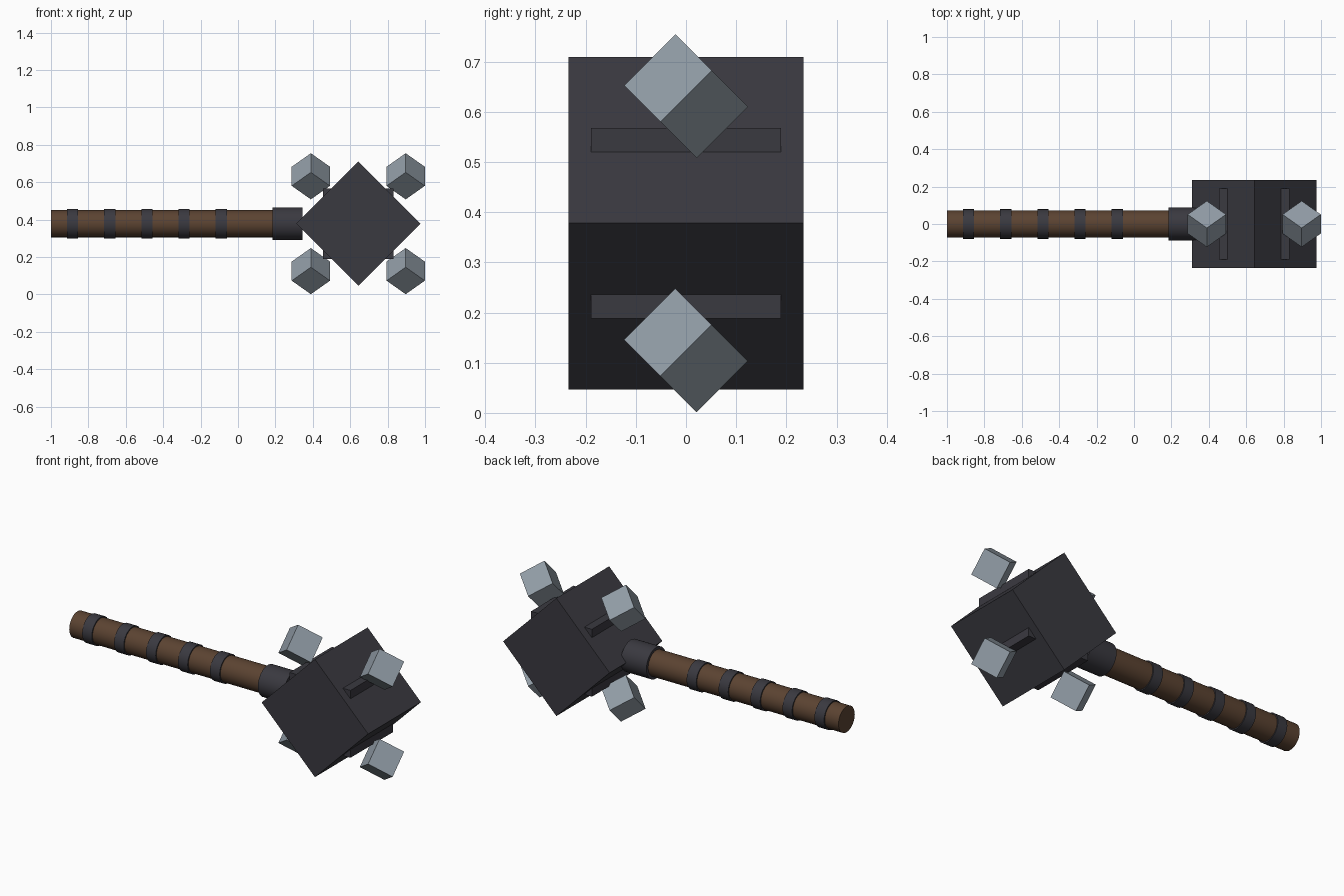
import bpy
from math import radians
from mathutils import Matrix

if "Cube" in bpy.data.objects:
    bpy.data.objects.remove(bpy.data.objects["Cube"], do_unlink=True)


def material(name, color):
    m = bpy.data.materials.new(name)
    m.use_nodes = True
    m.diffuse_color = (*color, 1)
    bsdf = m.node_tree.nodes["Principled BSDF"]
    bsdf.inputs["Base Color"].default_value = (*color, 1)
    return m


IRON = material("dark_iron", (0.042, 0.041, 0.051))
STEEL = material("pale_steel", (0.29, 0.34, 0.39))
WOOD = material("brown_wood", (0.105, 0.056, 0.031))

HEAD_X, AXIS_Z = 0.643, 0.378


def box(name, size, loc, mat, rot=Matrix()):
    bpy.ops.mesh.primitive_cube_add(size=1)
    ob = bpy.context.object
    ob.name = name
    ob.data.transform(rot @ Matrix.Diagonal((*size, 1)))
    ob.location = loc
    ob.data.materials.append(mat)
    return ob


def rod(name, x0, x1, radius, mat):
    """Cylinder lying along x on the handle axis."""
    bpy.ops.mesh.primitive_cylinder_add(
        vertices=32, radius=radius, depth=x1 - x0,
        location=((x0 + x1) / 2, 0, AXIS_Z), rotation=(0, radians(90), 0))
    ob = bpy.context.object
    ob.name = name
    ob.data.materials.append(mat)
    bpy.ops.object.shade_smooth_by_angle(angle=radians(40))
    return ob


# Handle, grip bands and collar
rod("handle", -1.0, 0.32, 0.0725, WOOD)
for i in range(5):
    x = -0.885 + 0.199 * i
    rod(f"grip_band_{i + 1}", x - 0.03, x + 0.03, 0.079, IRON)
rod("collar", 0.185, 0.345, 0.0875, IRON)

# Hammer head, a cube standing on its edge
tilt = Matrix.Rotation(radians(45), 4, "Y")
box("hammer_head", (0.469, 0.469, 0.469), (HEAD_X, 0, AXIS_Z), IRON, tilt)

# Ribs and floating studs on the four slanted faces
stud_turn = Matrix.Rotation(radians(45), 4, "X") @ tilt
for sx, side in ((-1, "inner"), (1, "outer")):
    for sz, level in ((-1, "lower"), (1, "upper")):
        box(f"{level}_{side}_rib", (0.047, 0.378, 0.047),
            (HEAD_X + sx * 0.166, 0, AXIS_Z + sz * 0.166), IRON)
        box(f"{level}_{side}_stud", (0.1445, 0.1445, 0.1445),
            (HEAD_X + sx * 0.2535, 0, AXIS_Z + sz * 0.2535), STEEL, stud_turn)
